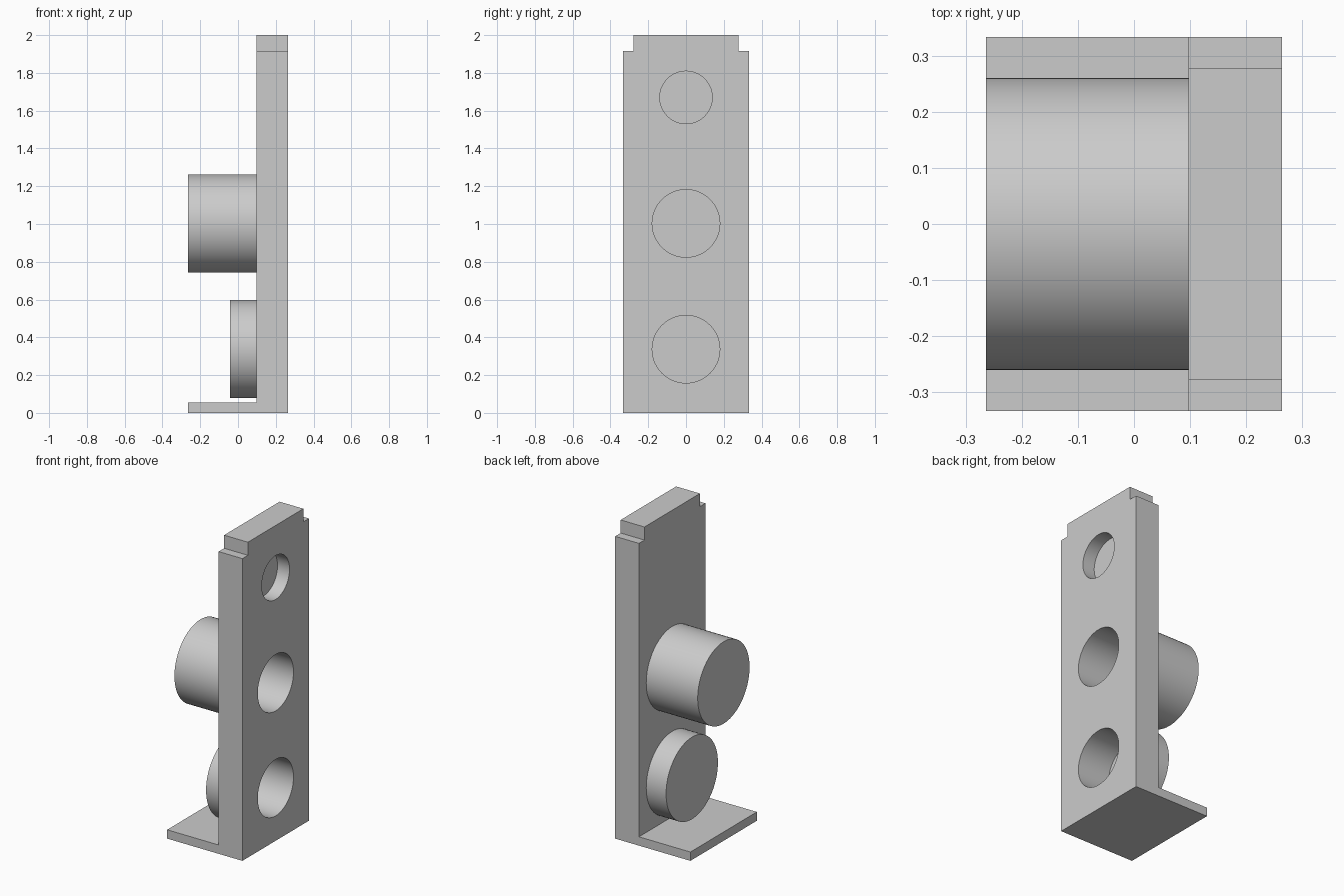
import bpy, bmesh, math
from mathutils import Matrix

if "Cube" in bpy.data.objects:
    bpy.data.objects.remove(bpy.data.objects["Cube"])

grey = bpy.data.materials.new("light_grey")
grey.diffuse_color = (0.6, 0.6, 0.6, 1)
grey.use_nodes = True
grey.node_tree.nodes["Principled BSDF"].inputs["Base Color"].default_value = grey.diffuse_color

X_BACK, X_PANEL, X_FRONT = -0.264, 0.097, 0.264
HALF_W, TAB_W = 0.333, 0.278
WALL = 0.083


def finish(bm, name):
    bmesh.ops.recalc_face_normals(bm, faces=bm.faces)
    mesh = bpy.data.meshes.new(name)
    bm.to_mesh(mesh)
    bm.free()
    mesh.materials.append(grey)
    ob = bpy.data.objects.new(name, mesh)
    bpy.context.collection.objects.link(ob)
    return ob


def extrude_profile(name, points, vec):
    bm = bmesh.new()
    face = bm.faces.new([bm.verts.new(p) for p in points])
    out = bmesh.ops.extrude_face_region(bm, geom=[face])
    verts = [v for v in out["geom"] if isinstance(v, bmesh.types.BMVert)]
    bmesh.ops.translate(bm, verts=verts, vec=vec)
    return finish(bm, name)


def cylinder_x(name, x0, x1, z, radius):
    bm = bmesh.new()
    m = Matrix.Translation(((x0 + x1) / 2, 0, z)) @ Matrix.Rotation(math.pi / 2, 4, 'Y')
    bmesh.ops.create_cone(bm, cap_ends=True, segments=72, radius1=radius,
                          radius2=radius, depth=x1 - x0, matrix=m)
    return finish(bm, name)


def combine(target, tool, operation):
    mod = target.modifiers.new(operation.lower(), 'BOOLEAN')
    mod.operation, mod.solver, mod.object = operation, 'EXACT', tool
    bpy.context.view_layer.objects.active = target
    bpy.ops.object.modifier_apply(modifier=mod.name)
    bpy.data.objects.remove(tool)


# upright panel with stepped top corners
right = [(HALF_W, 0), (HALF_W, 1.917), (TAB_W, 1.917), (TAB_W, 2.0)]
outline = right + [(-y, z) for y, z in reversed(right)]
body = extrude_profile("upright_bracket", [(X_PANEL, y, z) for y, z in outline],
                       (X_FRONT - X_PANEL, 0, 0))

# thin foot plate
foot_outline = [(X_BACK, 0), (X_FRONT - 0.05, 0), (X_FRONT - 0.05, 0.056), (X_BACK, 0.056)]
foot = extrude_profile("foot_plate", [(x, -HALF_W, z) for x, z in foot_outline],
                       (0, 2 * HALF_W, 0))
combine(body, foot, 'UNION')

# round bosses on the rear face: (rear end, height)
for x_end, z in ((X_BACK, 1.003), (-0.042, 0.338)):
    combine(body, cylinder_x("boss", x_end, X_PANEL + 0.03, z, 0.26), 'UNION')

# blind bores from the front face: (floor, height, radius)
for x_floor, z, r in ((X_PANEL + WALL, 1.67, 0.139),
                      (X_BACK + WALL, 1.003, 0.179),
                      (-0.042 + WALL, 0.337, 0.179)):
    combine(body, cylinder_x("bore", x_floor, X_FRONT + 0.1, z, r), 'DIFFERENCE')

# smooth round walls, sharp edges
bpy.ops.object.select_all(action='DESELECT')
body.select_set(True)
bpy.context.view_layer.objects.active = body
bpy.ops.object.shade_smooth_by_angle(angle=math.radians(30))
